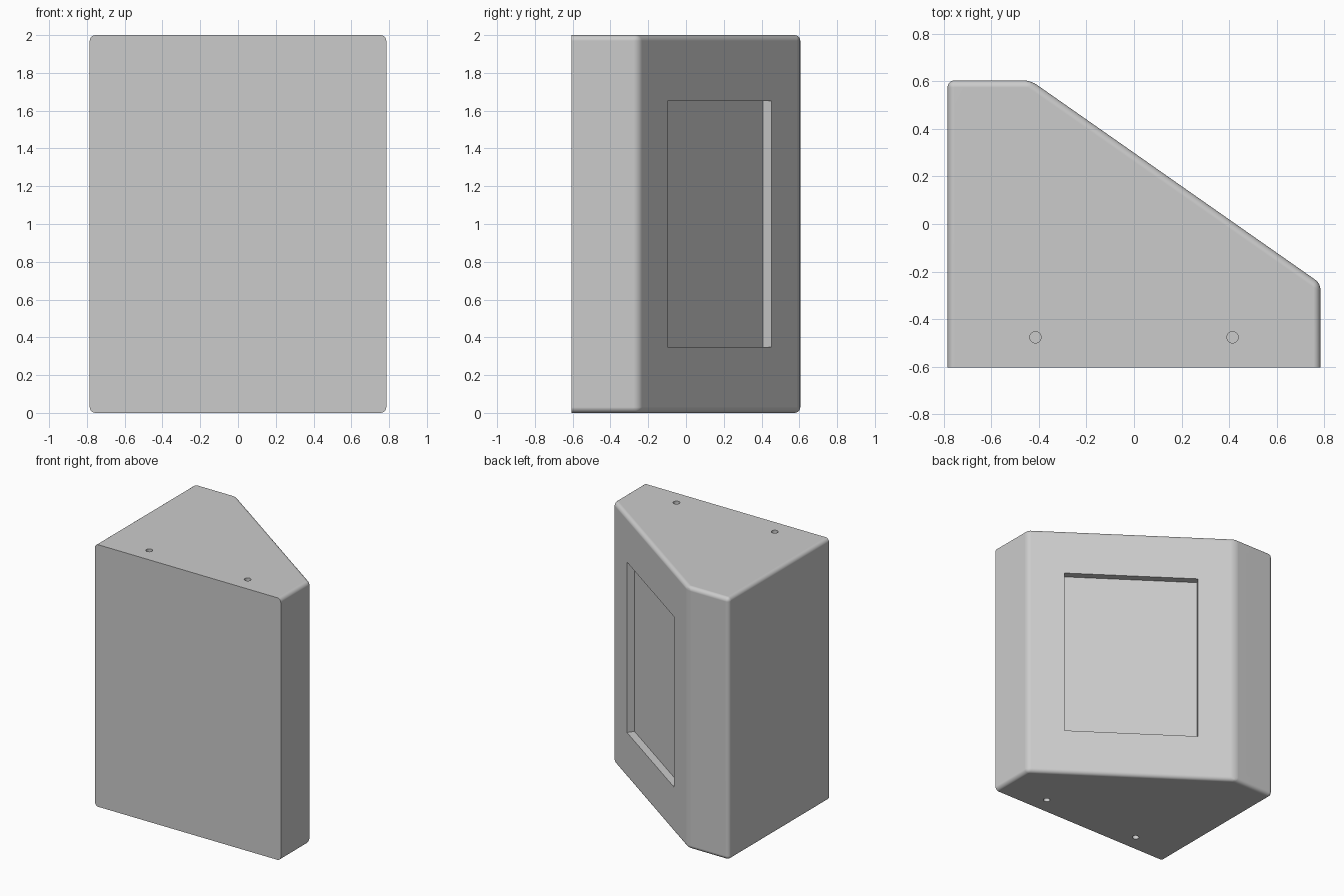
import bpy
import bmesh
from math import sin, cos, pi
from mathutils import Vector, Matrix

cube = bpy.data.objects.get("Cube")
if cube:
    bpy.data.objects.remove(cube, do_unlink=True)

HX, HY, TOP = 0.785, 0.605, 2.0
SLANT_A = Vector((-0.436, HY, 0))
SLANT_B = Vector((HX, -0.25, 0))

grey = bpy.data.materials.new("plain grey")
grey.use_nodes = True
grey.diffuse_color = (0.6, 0.6, 0.6, 1)
grey.node_tree.nodes["Principled BSDF"].inputs["Base Color"].default_value = (0.6, 0.6, 0.6, 1)


def prism(name, outline, low, high, frame=Matrix(), round_edges=0.0):
    """Extrude an outline along the frame's z axis, optionally rounding all but the front edges."""
    bm = bmesh.new()
    face = bm.faces.new([bm.verts.new((x, y, low)) for x, y in outline])
    up = bmesh.ops.extrude_face_region(bm, geom=[face])["geom"]
    moved = [v for v in up if isinstance(v, bmesh.types.BMVert)]
    bmesh.ops.translate(bm, verts=moved, vec=(0, 0, high - low))
    bmesh.ops.recalc_face_normals(bm, faces=bm.faces)
    if round_edges:
        edges = [e for e in bm.edges if any(v.co.y > -HY + 0.01 for v in e.verts)]
        bmesh.ops.bevel(bm, geom=edges, offset=round_edges, segments=6,
                        profile=0.5, affect='EDGES', clamp_overlap=True)
    bm.transform(frame)
    bmesh.ops.recalc_face_normals(bm, faces=bm.faces)
    mesh = bpy.data.meshes.new(name)
    bm.to_mesh(mesh)
    bm.free()
    mesh.materials.append(grey)
    obj = bpy.data.objects.new(name, mesh)
    bpy.context.collection.objects.link(obj)
    return obj


def frame_on(origin, normal):
    """Frame with z along the outward normal and y straight up."""
    z = normal.normalized()
    y = Vector((0, 0, 1))
    x = y.cross(z)
    return Matrix.Translation(origin) @ Matrix((x, y, z)).transposed().to_4x4()


def arc(cx, cy, r, start, end, steps):
    return [(cx + r * cos(start + (end - start) * i / steps),
             cy + r * sin(start + (end - start) * i / steps)) for i in range(steps + 1)]


# Wedge-shaped housing with rounded edges and a sharp front rim
body = prism("wedge_housing",
             [(-HX, -HY), (HX, -HY), (SLANT_B.x, SLANT_B.y), (SLANT_A.x, SLANT_A.y), (-HX, HY)],
             0, TOP, round_edges=0.03)

# Rectangular panel recess in the slanted back
along = SLANT_B - SLANT_A
middle = (SLANT_A + SLANT_B) / 2 + Vector((0, 0, TOP / 2))
w, h = 0.478, 0.65
cutters = [prism("panel_recess_cutter", [(-w, -h), (w, -h), (w, h), (-w, h)], -0.055, 0.1,
                 frame_on(middle, Vector((-along.y, along.x, 0))))]

# Long round-ended slot in the narrow back face
r, half = 0.036, 0.864
cutters.append(prism("slot_cutter",
                     arc(0, half, r, 0, pi, 12) + arc(0, -half, r, pi, 2 * pi, 12),
                     -0.04, 0.1, frame_on(Vector((-0.613, HY, TOP / 2)), Vector((0, 1, 0)))))

# Blind peg holes in the top and bottom
for x in (-0.415, 0.415):
    for low, high in ((-0.1, 0.1), (TOP - 0.1, TOP + 0.1)):
        cutters.append(prism("peg_hole_cutter", arc(x, -0.477, 0.024, 0, 2 * pi, 24)[:-1], low, high))

bpy.ops.object.select_all(action='DESELECT')
bpy.context.view_layer.objects.active = body
body.select_set(True)
for cutter in cutters:
    cutter.hide_render = True
    cut = body.modifiers.new("cut", 'BOOLEAN')
    cut.operation = 'DIFFERENCE'
    cut.solver = 'EXACT'
    cut.object = cutter
    bpy.ops.object.modifier_apply(modifier=cut.name)
    bpy.data.objects.remove(cutter, do_unlink=True)

# Smooth rounded edges while keeping the broad faces flat
bpy.ops.object.shade_smooth_by_angle(angle=pi / 6)
flat = body.modifiers.new("even_shading", 'WEIGHTED_NORMAL')
flat.keep_sharp = True
